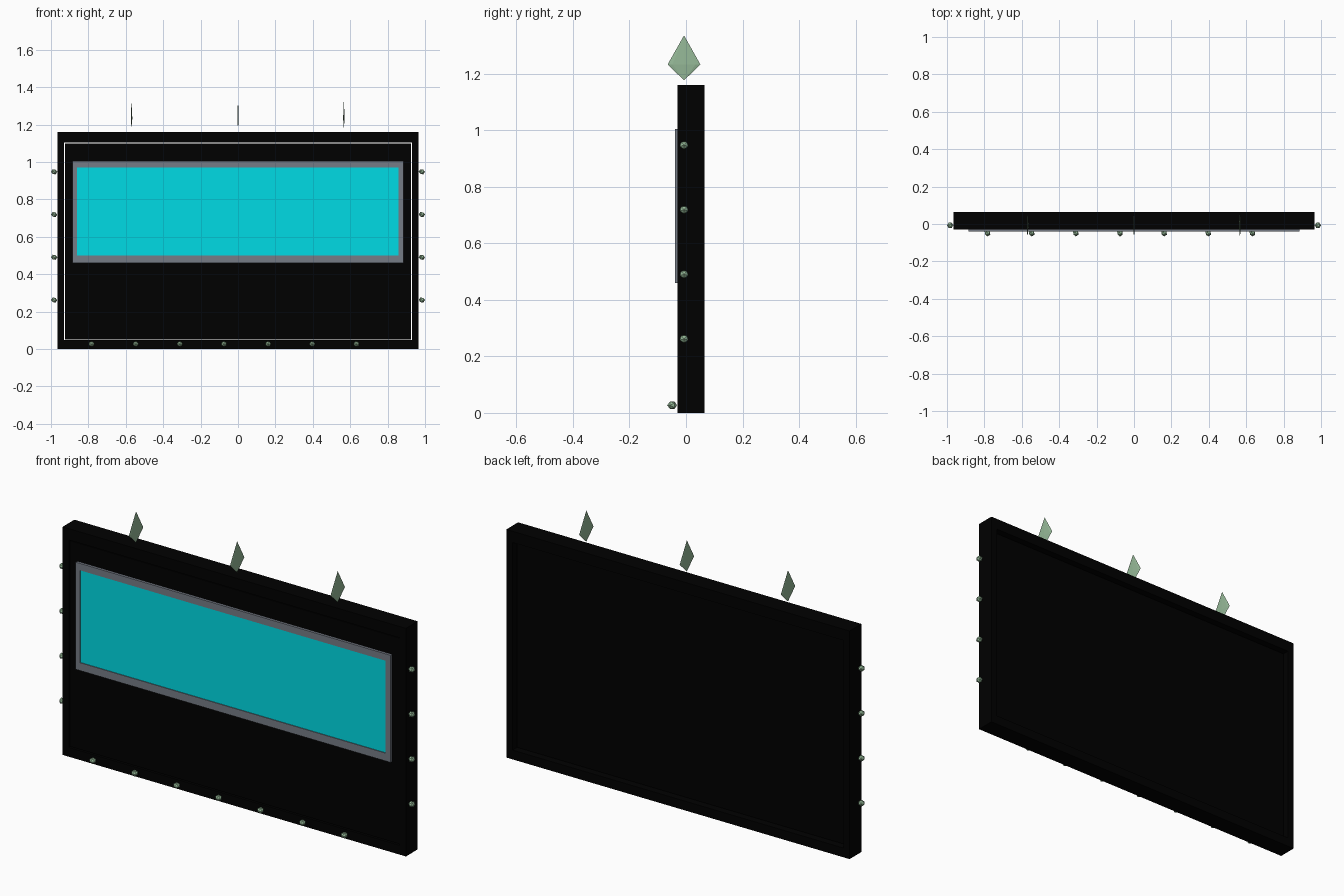
import bpy, bmesh, math
from mathutils import Matrix, Vector

if "Cube" in bpy.data.objects:
    bpy.data.objects.remove(bpy.data.objects["Cube"])


def material(name, rgb):
    m = bpy.data.materials.new(name)
    m.diffuse_color = (*rgb, 1.0)
    m.use_nodes = True
    m.node_tree.nodes["Principled BSDF"].inputs["Base Color"].default_value = m.diffuse_color
    return m


BLACK = material("black", (0.0, 0.0, 0.0))
GREY = material("slate grey", (0.18, 0.2, 0.24))
CYAN = material("cyan", (0.0, 0.71, 0.78))
GREEN = material("sage green", (0.30, 0.48, 0.31))


def finish(name, bm, mat):
    bmesh.ops.recalc_face_normals(bm, faces=bm.faces[:])
    me = bpy.data.meshes.new(name)
    bm.to_mesh(me)
    bm.free()
    me.materials.append(mat)
    ob = bpy.data.objects.new(name, me)
    bpy.context.collection.objects.link(ob)
    return ob


def box(name, x, y, z, mat):
    bm = bmesh.new()
    size = Vector((x[1] - x[0], y[1] - y[0], z[1] - z[0]))
    mid = Vector((sum(x), sum(y), sum(z))) / 2
    bmesh.ops.create_cube(bm, size=1, matrix=Matrix.Translation(mid) @ Matrix.Diagonal((*size, 1)))
    return finish(name, bm, mat)


def frame(name, outer, inner, y, mat):
    """Rectangular ring; outer and inner are (x0, x1, z0, z1)."""
    bm = bmesh.new()
    rings = []
    for depth in y:
        for x0, x1, z0, z1 in (outer, inner):
            rings.append([bm.verts.new((px, depth, pz))
                          for px, pz in ((x0, z0), (x1, z0), (x1, z1), (x0, z1))])
    fo, fi, bo, bi = rings
    for a, b in ((fo, fi), (bo, bi), (fo, bo), (fi, bi)):
        for i in range(4):
            j = (i + 1) % 4
            bm.faces.new((a[i], a[j], b[j], b[i]))
    return finish(name, bm, mat)


# Outer casing and the board inside it, with a thin gap between
frame("outer_casing", (-0.966, 0.966, 0, 1.16), (-0.931, 0.931, 0.047, 1.103), (-0.03, 0.065), BLACK)
box("board", (-0.926, 0.926), (-0.026, 0.037), (0.052, 1.098), BLACK)

# Window: four shallow bars around a glass pane
W = (-0.039, -0.026)
box("window_bar_top", (-0.886, 0.886), W, (0.97, 1.005), GREY)
box("window_bar_bottom", (-0.886, 0.886), W, (0.46, 0.50), GREY)
box("window_bar_left", (-0.886, -0.862), W, (0.50, 0.97), GREY)
box("window_bar_right", (0.858, 0.886), W, (0.50, 0.97), GREY)
box("window_glass", (-0.862, 0.858), (-0.035, -0.026), (0.50, 0.97), CYAN)

# Flat kite-shaped finials floating above the top edge
for i, x in enumerate((-0.569, 0.0, 0.566)):
    bm = bmesh.new()
    top, low = bm.verts.new((x, -0.007, 1.336)), bm.verts.new((x, -0.007, 1.177))
    angles = [k * math.pi / 4 for k in range(8)]
    ring = [bm.verts.new((x + 0.004 * math.sin(a), -0.007 + 0.058 * math.cos(a), 1.233)) for a in angles]
    for k in range(8):
        a, b = ring[k], ring[(k + 1) % 8]
        bm.faces.new((a, b, top))
        bm.faces.new((b, a, low))
    finish(f"finial_{i + 1}", bm, GREEN)


# Small faceted studs, slightly squashed, poles pointing out of the casing
def stud(name, loc, rot):
    bm = bmesh.new()
    bmesh.ops.create_icosphere(bm, subdivisions=1, radius=1,
                               matrix=Matrix.Translation(loc) @ Matrix.Diagonal((0.017, 0.0175, 0.0155, 1)) @ rot)
    finish(name, bm, GREEN)


for side, s in (("left", -1), ("right", 1)):
    for i in range(4):
        stud(f"{side}_stud_{i + 1}", (s * 0.983, -0.007, 0.262 + 0.2285 * i),
             Matrix.Rotation(s * math.pi / 2, 4, 'Y'))
for i in range(7):
    stud(f"bottom_stud_{i + 1}", (-0.783 + 0.236 * i, -0.049, 0.027),
         Matrix.Rotation(math.pi / 2, 4, 'X'))
